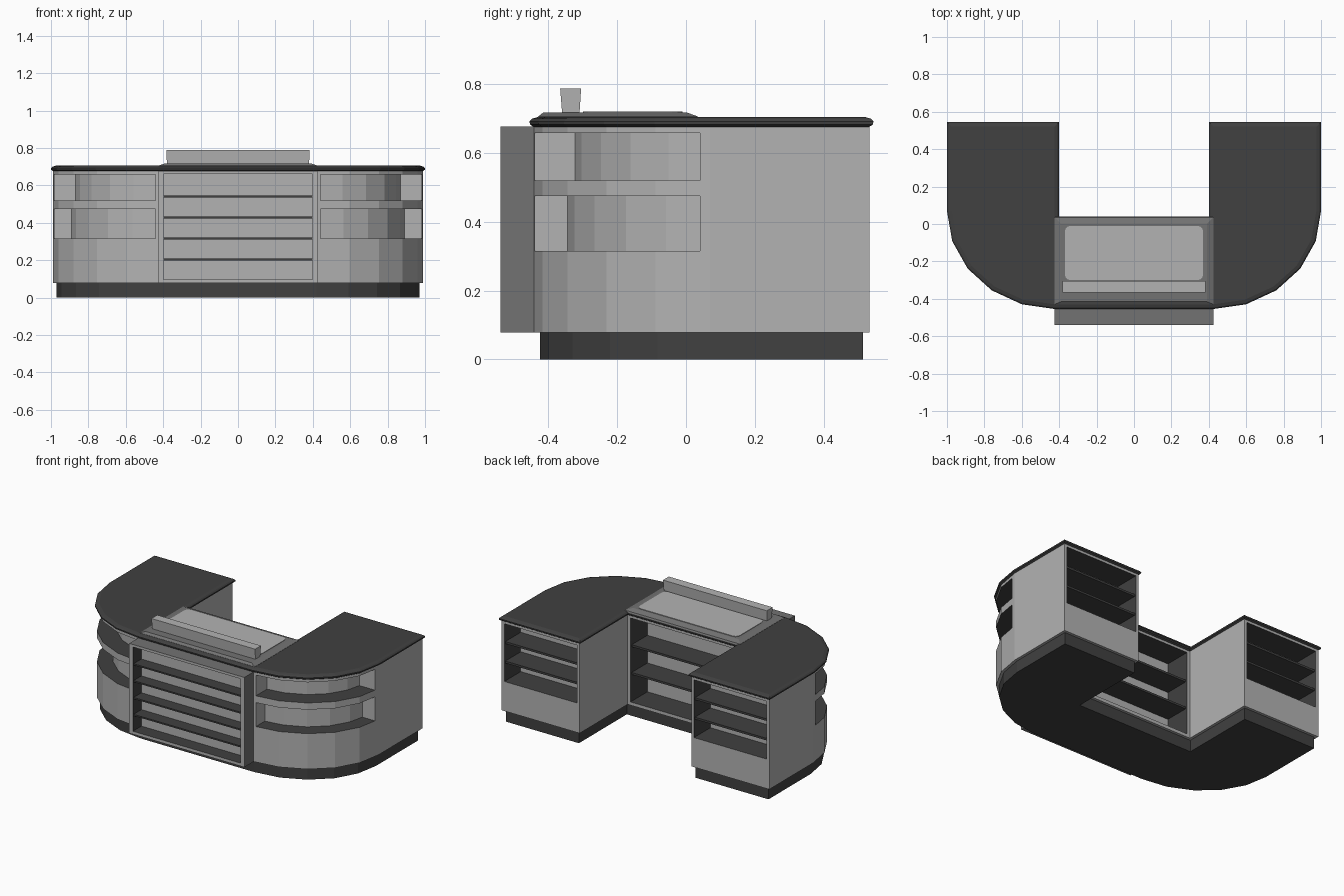
import bpy, bmesh, math

if "Cube" in bpy.data.objects:
    bpy.data.objects.remove(bpy.data.objects["Cube"])


def material(name, v):
    m = bpy.data.materials.new(name)
    m.diffuse_color = (v, v, v, 1)
    m.use_nodes = True
    m.node_tree.nodes["Principled BSDF"].inputs["Base Color"].default_value = m.diffuse_color
    return m


LIGHT = material("light_grey", 0.45)
MID = material("mid_grey", 0.17)
DARK = material("charcoal", 0.052)
SEG = 5                       # facets per rounded front corner
CX, CY, RX, RY = 0.42, 0.07, 0.58, 0.525


def arc(d, first=0, last=SEG):
    """Right front corner, from the side round to the front, inset by d."""
    return [(CX + (RX - d) * math.cos(math.pi / 2 * i / SEG),
             CY - (RY - d) * math.sin(math.pi / 2 * i / SEG))
            for i in range(first, last + 1)]


def outline(d):
    """Whole U-shaped plan, inset by d."""
    right = [(0.40 + d, 0.04 - d), (0.40 + d, 0.545 - d), (1 - d, 0.545 - d)] + arc(d)
    return right + [(-x, y) for x, y in reversed(right)]


def rect(x0, x1, y0, y1):
    return [(x0, y0), (x1, y0), (x1, y1), (x0, y1)]


def loft(name, rings, mat):
    """Solid through stacked rings, each (plan points, height)."""
    bm = bmesh.new()
    vs = [[bm.verts.new((x, y, z)) for x, y in pts] for pts, z in rings]
    n = len(vs[0])
    for a, b in zip(vs, vs[1:]):
        for i in range(n):
            j = (i + 1) % n
            bm.faces.new((a[i], a[j], b[j], b[i]))
    bm.faces.new(vs[0])
    bm.faces.new(vs[-1])
    bmesh.ops.recalc_face_normals(bm, faces=bm.faces)
    me = bpy.data.meshes.new(name)
    bm.to_mesh(me)
    bm.free()
    ob = bpy.data.objects.new(name, me)
    bpy.context.collection.objects.link(ob)
    me.materials.append(mat)
    return ob


def box(name, x0, x1, y0, y1, z0, z1, mat):
    return loft(name, [(rect(x0, x1, y0, y1), z0), (rect(x0, x1, y0, y1), z1)], mat)


def cut(ob, cutter):
    m = ob.modifiers.new("cut", 'BOOLEAN')
    m.operation, m.solver, m.object = 'DIFFERENCE', 'EXACT', cutter
    bpy.context.view_layer.objects.active = ob
    bpy.ops.object.modifier_apply(modifier=m.name)
    bpy.data.objects.remove(cutter)


def paint(ob, rule):
    ob.data.materials.clear()
    for m in (LIGHT, MID, DARK):
        ob.data.materials.append(m)
    for p in ob.data.polygons:
        p.material_index = rule(p.center, p.normal)


# Plinth, body and worktop
loft("plinth", [(outline(0.03), 0), (outline(0.03), 0.085)], DARK)
body = loft("counter_body", [(outline(0.012), 0.078), (outline(0.012), 0.682)], LIGHT)
loft("worktop", [(outline(0.012), 0.676), (outline(0.001), 0.683),
                 (outline(0.0), 0.692), (outline(0.008), 0.700),
                 (outline(0.025), 0.705)], DARK)

# Curved display niches in the front corners
for z0, z1, depth in ((0.52, 0.658, 0.132), (0.315, 0.475, 0.11)):
    path = []
    for d, step in ((-0.06, 1), (depth, -1)):
        path += ([(1 - d, 0.04)] + arc(d, 1, SEG - 1) + [(0.44, CY - RY + d)])[::step]
    for s in (1, -1):
        pts = [(s * x, y) for x, y in path]
        cut(body, loft("niche_cutter", [(pts, z0), (pts, z1)], LIGHT))

# Open storage at the back: one bay in each wing, one in the middle
WING_Y, MID_Y = 0.36, -0.15
for s in (1, -1):
    a, b = sorted((s * 0.432, s * 0.968))
    cut(body, box("bay_cutter", a, b, WING_Y, 0.7, 0.275, 0.66, LIGHT))
    for i, z in enumerate((0.40, 0.53)):
        side = "right" if s > 0 else "left"
        box(f"{side}_wing_shelf_{i + 1}", a - 0.003, b + 0.003, WING_Y - 0.003, 0.522,
            z - 0.007, z + 0.007, DARK)
cut(body, box("bay_cutter", -0.39, 0.39, MID_Y, 0.2, 0.10, 0.66, LIGHT))
for i, z in enumerate((0.285, 0.47)):
    box(f"middle_shelf_{i + 1}", -0.393, 0.393, MID_Y - 0.003, 0.015,
        z - 0.007, z + 0.007, DARK)


def body_rule(c, n):
    if 0.09 < c.z < 0.675:
        in_bay = (0.425 < abs(c.x) < 0.975 and c.y > WING_Y) or abs(c.x) < 0.4
        if abs(n.z) > 0.5 or (in_bay and abs(n.x) > 0.9):
            return 2
    return 0


paint(body, body_rule)

# Front display case with shelves
case = box("display_case", -0.425, 0.425, -0.54, -0.43, 0.078, 0.677, MID)
cut(case, box("case_cutter", -0.398, 0.398, -0.7, -0.45, 0.098, 0.66, MID))


def case_rule(c, n):
    if n.y < -0.5:
        return 0
    inside = abs(c.x) < 0.41 and 0.09 < c.z < 0.67
    return 2 if inside else 1


paint(case, case_rule)
for i in range(4):
    z = 0.203 + i * 0.1125
    box(f"case_shelf_{i + 1}", -0.4, 0.4, -0.532, -0.445, z - 0.005, z + 0.005, DARK)

# Raised service pad on the worktop
loft("service_pad", [(rect(-0.428, 0.428, -0.432, 0.04), 0.698),
                     (rect(-0.425, 0.425, -0.43, 0.035), 0.706),
                     (rect(-0.39, 0.39, -0.415, 0.002), 0.718)], MID)

# Rounded light inlay on the pad
inlay = []
for cx, cy, a0 in ((0.34, -0.04, 0), (-0.34, -0.04, 90), (-0.34, -0.27, 180), (0.34, -0.27, 270)):
    for k in range(4):
        a = math.radians(a0 + 30 * k)
        inlay.append((cx + 0.03 * math.cos(a), cy + 0.03 * math.sin(a)))
loft("pad_inlay", [(inlay, 0.715), (inlay, 0.721)], LIGHT)

# Upright ledge, slightly wider at the top
loft("upright_ledge", [(rect(-0.38, 0.38, -0.36, -0.31), 0.712),
                       (rect(-0.383, 0.383, -0.366, -0.305), 0.788)], LIGHT)
